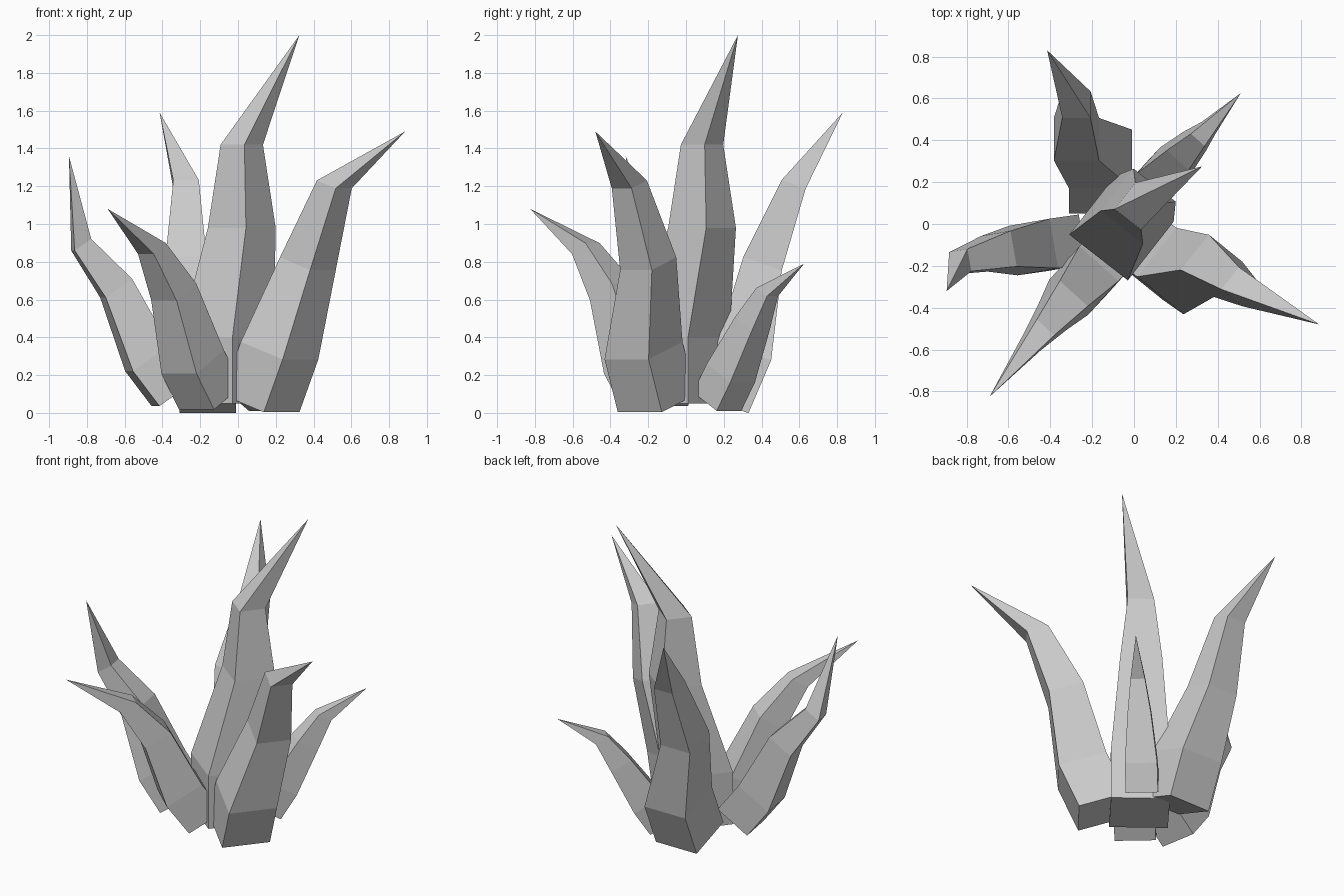
import bpy, bmesh, math
from mathutils import Vector, Matrix

if "Cube" in bpy.data.objects:
    bpy.data.objects.remove(bpy.data.objects["Cube"])

RING_SCALE = (1, 1, 0.72, 0.45)   # square section size up the leaf


def leaf(name, yaw, tilt, side, path):
    """Square section lofted along path and closed to a point at its last entry."""
    bm = bmesh.new()
    rot = Matrix.Rotation(math.radians(yaw), 3, 'Z') @ Matrix.Rotation(math.radians(tilt), 3, 'Y')
    rings = []
    for centre, k in zip(path, RING_SCALE):
        h = side * k / 2
        rings.append([bm.verts.new(Vector(centre) + rot @ Vector((x * h, y * h, 0)))
                      for x, y in ((1, 1), (-1, 1), (-1, -1), (1, -1))])
    tip = bm.verts.new(path[-1])
    bm.faces.new(rings[0])
    for i in range(4):
        j = (i + 1) % 4
        for low, high in zip(rings, rings[1:]):
            bm.faces.new((low[i], low[j], high[j], high[i]))
        bm.faces.new((rings[-1][i], rings[-1][j], tip))
    bmesh.ops.recalc_face_normals(bm, faces=bm.faces)
    mesh = bpy.data.meshes.new(name)
    bm.to_mesh(mesh)
    bm.free()
    bpy.context.collection.objects.link(bpy.data.objects.new(name, mesh))


# Tall central leaf
leaf("centre_leaf", 52, 0, 0.355,
     [(-.06, -.02, .05), (-.06, -.02, .40), (.02, .085, .98), (.02, .085, 1.42), (.325, .275, 2.0)])
# Ring of outward leaning leaves
leaf("front_right_leaf", -39, 18, 0.30,
     [(.12, -.155, .05), (.22, -.225, .33), (.37, -.20, .79), (.51, -.30, 1.21), (.885, -.48, 1.49)])
leaf("back_left_leaf", 90, 20, 0.30,
     [(-.16, .19, .05), (-.16, .31, .33), (-.275, .405, .79), (-.275, .57, 1.21), (-.415, .83, 1.59)])
leaf("left_leaf", 190, 35, 0.24,
     [(-.34, -.09, .105), (-.48, -.11, .29), (-.645, -.13, .66), (-.83, -.18, .89), (-.895, -.32, 1.36)])
leaf("front_left_leaf", 228, 30, 0.25,
     [(-.147, -.17, .08), (-.24, -.27, .27), (-.34, -.39, .64), (-.455, -.53, .87), (-.69, -.825, 1.08)])
leaf("back_right_leaf", 48, 30, 0.195,
     [(.073, .165, .06), (.14, .237, .21), (.25, .35, .47), (.33, .43, .64), (.51, .625, .79)])
